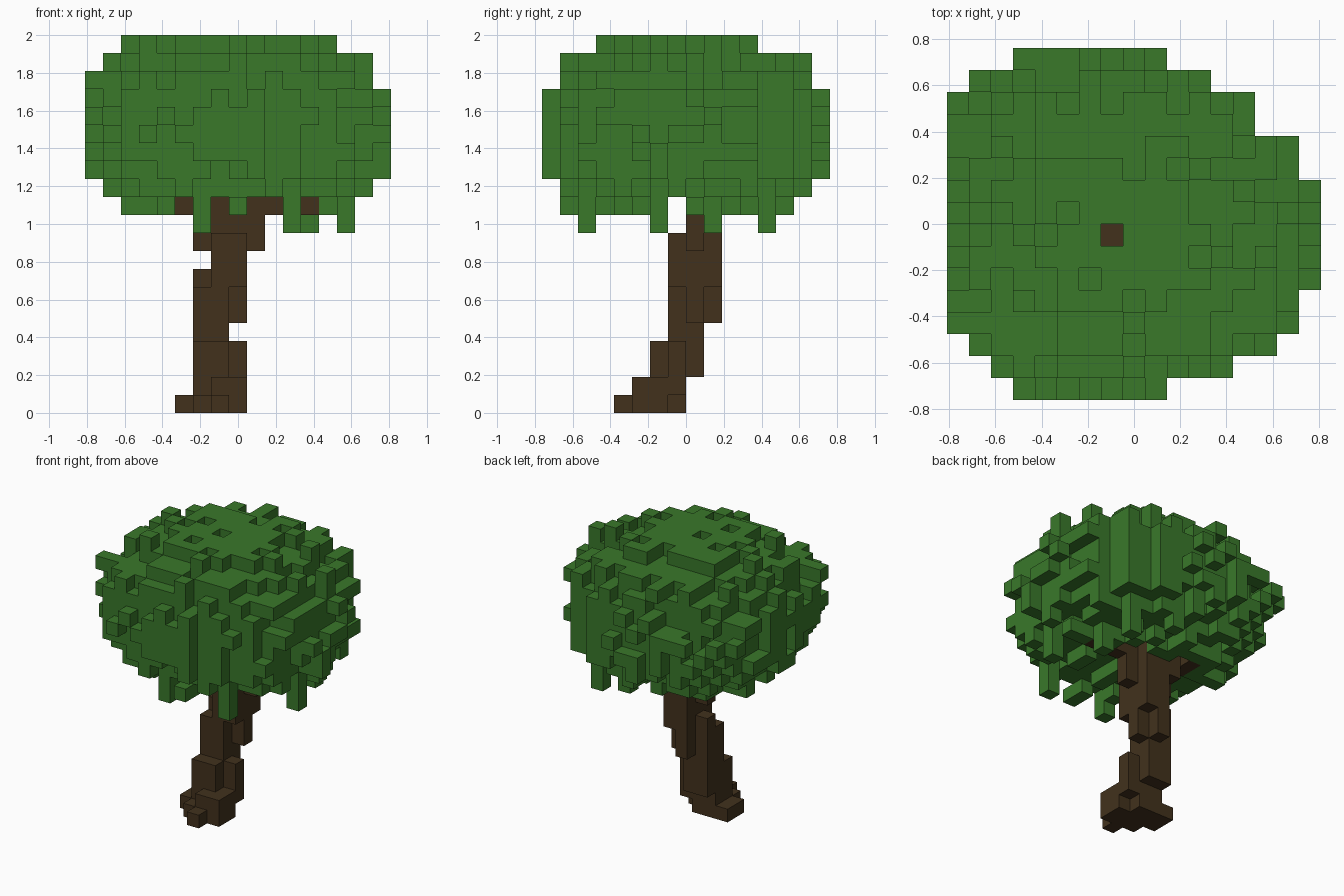
import bpy
import bmesh
import random
from itertools import product
from mathutils import Vector

random.seed(5)
cube = bpy.data.objects.get("Cube")
if cube:
    bpy.data.objects.remove(cube)

NX, NY, NZ = 17, 16, 21
SIZE = 2 / NZ
AXES = [Vector(v) for v in ((1, 0, 0), (0, 1, 0), (0, 0, 1))]


def material(name, rgb):
    mat = bpy.data.materials.new(name)
    mat.use_nodes = True
    mat.diffuse_color = (*rgb, 1)
    node = mat.node_tree.nodes["Principled BSDF"]
    node.inputs["Base Color"].default_value = (*rgb, 1)
    node.inputs["Roughness"].default_value = 0.9
    return mat


def block_object(name, cells, mat):
    """Mesh of the exposed block faces of a set of grid cells."""
    bm = bmesh.new()
    verts = {}

    def vert(p):
        key = tuple(round(c) for c in p)
        if key not in verts:
            verts[key] = bm.verts.new(((key[0] - NX / 2) * SIZE,
                                       (key[1] - NY / 2) * SIZE, key[2] * SIZE))
        return verts[key]

    for cell in sorted(cells):
        for axis, side in product(range(3), (0, 1)):
            n, u, v = AXES[axis], AXES[(axis + 1) % 3], AXES[(axis + 2) % 3]
            beside = Vector(cell) + n * (2 * side - 1)
            if tuple(round(c) for c in beside) in cells:
                continue
            p = Vector(cell) + n * side
            ring = [p, p + u, p + u + v, p + v]
            bm.faces.new([vert(q) for q in (ring if side else ring[::-1])])
    mesh = bpy.data.meshes.new(name)
    bm.to_mesh(mesh)
    bm.free()
    mesh.materials.append(mat)
    obj = bpy.data.objects.new(name, mesh)
    bpy.context.collection.objects.link(obj)
    return obj


def fill(boxes):
    """Grid cells of inclusive boxes (x0, x1, y0, y1, z0, z1)."""
    cells = set()
    for a, b, c, d, e, f in boxes:
        cells |= set(product(range(a, b + 1), range(c, d + 1), range(e, f + 1)))
    return cells


# Leaning trunk, from the spread foot up to the fork
trunk = fill([
    (7, 7, 4, 4, 0, 0), (6, 8, 5, 6, 0, 0), (5, 7, 7, 7, 0, 0), (5, 5, 6, 6, 0, 0),
    (7, 8, 5, 5, 1, 1), (6, 8, 6, 7, 1, 1),
    (6, 7, 6, 6, 2, 3), (6, 8, 7, 7, 2, 3), (6, 7, 8, 8, 2, 3),
    (6, 7, 7, 8, 4, 6), (8, 8, 8, 8, 5, 6), (7, 7, 9, 9, 5, 6),
    (7, 8, 7, 9, 7, 8), (6, 6, 8, 8, 7, 7),
    (6, 9, 8, 8, 9, 9), (7, 8, 9, 9, 9, 9), (7, 8, 7, 7, 9, 9)])
# Branches reaching into the crown
branches = fill([
    (7, 9, 8, 8, 10, 10), (7, 8, 9, 9, 10, 11), (6, 6, 8, 9, 10, 11),
    (5, 5, 9, 10, 11, 11), (5, 5, 10, 11, 12, 12), (7, 7, 8, 8, 11, 12),
    (9, 12, 8, 8, 11, 11), (7, 7, 7, 7, 12, 15)])

# Outline of the crown: spans per layer, and per row seen from above
front = {11: (2, 14), 12: (1, 15), 18: (0, 15), 19: (1, 15), 20: (2, 13)}
side = {11: (1, 13), 12: (1, 14), 18: (1, 14), 19: (1, 14), 20: (3, 11)}
plan = {0: (3, 9), 1: (2, 12), 2: (1, 14), 3: (0, 15), 4: (0, 15), 10: (0, 15),
        11: (0, 15), 12: (0, 13), 13: (0, 13), 14: (1, 11), 15: (3, 9)}


def inside(spans, key, value):
    low, high = spans.get(key, (0, 16))
    return low <= value <= high


def allowed(i, j, k):
    if (i, j, k) in trunk | branches or (i, j) == (7, 7):
        return False
    if k == 11 and (j == 7 or (i in (5, 7, 9, 10) and j < 10)):
        return False
    return inside(front, k, i) and inside(side, k, j) and inside(plan, j, i)


def spread(cell):
    """Rounded distance from the crown centre, 1 at the surface."""
    parts = zip(cell, (7.5, 7.4, 15.4), (8.6, 8.2, 5.15), (2.3, 2.3, 2.5))
    return sum(abs((c - m) / r) ** power for c, m, r, power in parts)


hull = [c for c in product(range(NX), range(NY), range(11, NZ)) if allowed(*c)]
leaves = {c for c in hull if spread(c) < random.triangular(0.6, 1.14, 0.88)}


def neighbours(cell):
    return [tuple(round(c) for c in Vector(cell) + a * s) for a in AXES for s in (1, -1)]


leaves = {c for c in leaves if any(n in leaves for n in neighbours(c))}
# Tips at the upper corners
leaves |= fill([(0, 1, 3, 3, 18, 18), (13, 13, 13, 13, 16, 17)])

# Stray leaf blocks that complete the outline along each axis
for drop in range(3):
    def flat(c):
        return c[:drop] + c[drop + 1:]
    seen = {flat(c) for c in leaves}
    for cell in sorted(hull, key=lambda c: spread(c) + random.uniform(0, 0.12)):
        if flat(cell) not in seen:
            seen.add(flat(cell))
            leaves.add(cell)

# Hanging tufts under the crown
for i, j in ((6, 2), (11, 2), (14, 6), (12, 9), (12, 12)):
    leaves |= fill([(i, i, j, j, 10, 12)])

bark = material("bark brown", (0.054, 0.031, 0.012))
leaf = material("leaf green", (0.041, 0.188, 0.023))
block_object("trunk", trunk, bark)
block_object("branches", branches, bark)
block_object("leaf_crown", leaves, leaf)
